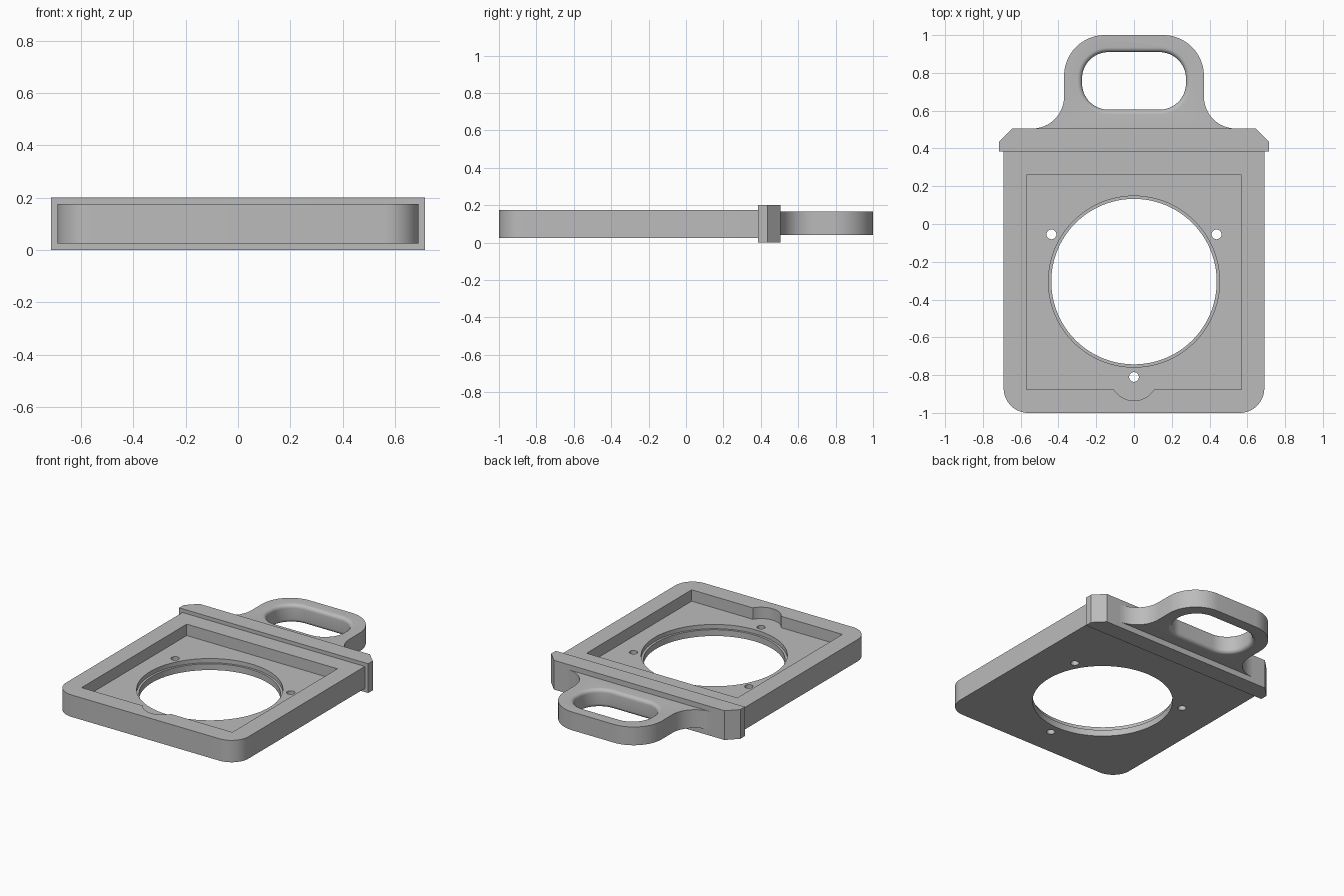
import bpy
import bmesh
from math import sin, cos, pi, radians

if "Cube" in bpy.data.objects:
    bpy.data.objects.remove(bpy.data.objects["Cube"])

grey = bpy.data.materials.new("mid grey")
grey.use_nodes = True
colour = (0.5, 0.5, 0.5, 1)
grey.diffuse_color = colour
grey.node_tree.nodes["Principled BSDF"].inputs["Base Color"].default_value = colour


def arc(cx, cy, r, start, end, steps=16):
    """Points on an arc, angles in degrees."""
    angles = [radians(start + (end - start) * i / steps) for i in range(steps + 1)]
    return [(cx + r * cos(a), cy + r * sin(a)) for a in angles]


def mirrored(half):
    """Close a right-hand outline by mirroring it in x."""
    return half + [(-x, y) for x, y in reversed(half)]


def loft(name, layers):
    """Solid through stacked outlines, each given as (outline, z)."""
    bm = bmesh.new()
    rings = [[bm.verts.new((x, y, z)) for x, y in pts] for pts, z in layers]
    n = len(rings[0])
    for low, high in zip(rings, rings[1:]):
        for i in range(n):
            j = (i + 1) % n
            bm.faces.new((low[i], low[j], high[j], high[i]))
    bm.faces.new(rings[0][::-1])
    bm.faces.new(rings[-1])
    bmesh.ops.recalc_face_normals(bm, faces=bm.faces)
    mesh = bpy.data.meshes.new(name)
    bm.to_mesh(mesh)
    bm.free()
    obj = bpy.data.objects.new(name, mesh)
    bpy.context.collection.objects.link(obj)
    mesh.materials.append(grey)
    return obj


def slab(name, outline, z0, z1):
    return loft(name, [(outline, z0), (outline, z1)])


def disc(cx, cy, r, steps):
    return arc(cx, cy, r, 0, 360, steps)[:-1]


def activate(obj):
    bpy.ops.object.select_all(action="DESELECT")
    obj.select_set(True)
    bpy.context.view_layer.objects.active = obj


def cut(obj, cutter):
    """Subtract the cutter, then discard it."""
    cutter.hide_render = True
    mod = obj.modifiers.new("cut", "BOOLEAN")
    mod.operation = "DIFFERENCE"
    mod.solver = "EXACT"
    mod.object = cutter
    activate(obj)
    bpy.ops.object.modifier_apply(modifier=mod.name)
    bpy.data.objects.remove(cutter)


def finish(obj):
    activate(obj)
    bpy.ops.object.shade_smooth_by_angle(angle=radians(30))


# Tray plate with rounded front corners
FLOOR, STEP, ABOVE = 0.097, 0.068, 0.3
plate = slab("tray_plate", mirrored(arc(0.56, -0.87, 0.13, -90, 0) + [(0.69, 0.4)]),
             0.025, 0.175)

# Square recess with a round notch in its front wall
notch = arc(0, -0.81, 0.125, -90, -31.3, 12)
recess = mirrored(notch[1:] + [(0.57, -0.875), (0.57, 0.26)])
cut(plate, slab("recess_cutter", recess, FLOOR, ABOVE))

# Stepped main opening
cut(plate, slab("counterbore_cutter", disc(0, -0.305, 0.453, 96), STEP, ABOVE))
cut(plate, slab("opening_cutter", disc(0, -0.305, 0.438, 96), -0.1, ABOVE))

# Three screw holes
for x, y in [(-0.437, -0.055), (0.437, -0.055), (0, -0.81)]:
    cut(plate, slab("screw_hole_cutter", disc(x, y, 0.026, 24), -0.1, ABOVE))
finish(plate)

# Cross bar with chamfered back corners
bar = slab("cross_bar", mirrored([(0.715, 0.385), (0.715, 0.435), (0.645, 0.505)]), 0, 0.2)
finish(bar)

# Handle flaring into the bar
Z0, Z1 = 0.04, 0.165
outline = ([(0.54, 0.49)] + arc(0.54, 0.675, 0.17, -90, -180)
           + arc(0.155, 0.785, 0.215, 0, 90, 20))
handle = slab("handle", mirrored(outline), Z0, Z1)


def slot(grow):
    """Rounded slot outline, widened by grow."""
    r = 0.14 + grow
    return mirrored(arc(0.135, 0.745, r, -90, 0) + arc(0.135, 0.77, r, 0, 90))


# Finger slot with rounded rims
R = 0.025
rim = [(R * (1 - cos(a)), R * (1 - sin(a))) for a in [pi / 2 * i / 6 for i in range(7)]]
lower = [(slot(R - out), Z0 + down) for out, down in reversed(rim)]
lower = [(slot(R * (1 - sin(a))), Z0 + R * (1 - cos(a)))
         for a in [pi / 2 * i / 6 for i in range(7)]]
upper = [(pts, Z0 + Z1 - z) for pts, z in reversed(lower)]
cap = slot(R)
cut(handle, loft("slot_cutter", [(cap, -0.05)] + lower + upper + [(cap, ABOVE)]))
finish(handle)
